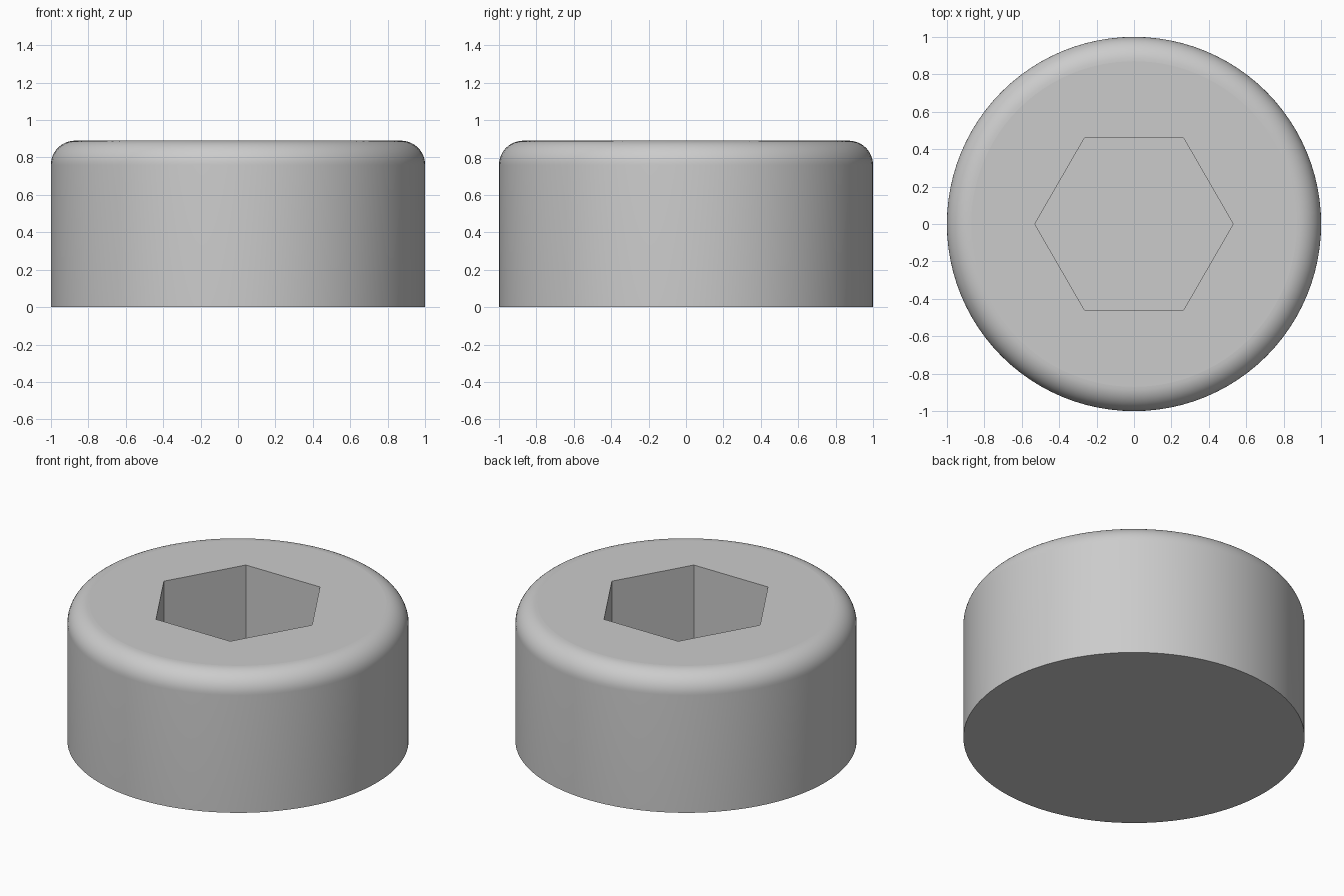
import bpy
import bmesh
import math

if "Cube" in bpy.data.objects:
    bpy.data.objects.remove(bpy.data.objects["Cube"], do_unlink=True)

RADIUS, HEIGHT, FILLET = 1.0, 0.89, 0.13
HEX_RADIUS, SOCKET_DEPTH = 0.53, 0.55
SEGMENTS, FILLET_STEPS = 96, 12

# Plain grey material
grey = bpy.data.materials.new("plain grey")
grey.use_nodes = True
colour = (0.6, 0.6, 0.6, 1.0)
grey.diffuse_color = colour
grey.node_tree.nodes["Principled BSDF"].inputs["Base Color"].default_value = colour

bm = bmesh.new()


def ring(radius, z, sides):
    """Circle of vertices at height z, with its edge loop closed."""
    angles = [math.tau * i / sides for i in range(sides)]
    return [bm.verts.new((radius * math.cos(a), radius * math.sin(a), z)) for a in angles]


def wall(lower, upper):
    """Band of quads between two rings of equal size."""
    n = len(lower)
    for i in range(n):
        j = (i + 1) % n
        bm.faces.new((lower[i], lower[j], upper[j], upper[i]))


def loop_edges(verts):
    return [bm.edges.get((v, verts[i - 1])) for i, v in enumerate(verts)]


# Outer body: straight side and rounded top rim
profile = [(RADIUS, 0.0)]
for step in range(FILLET_STEPS + 1):
    a = math.pi / 2 * step / FILLET_STEPS
    profile.append((RADIUS - FILLET + FILLET * math.cos(a),
                    HEIGHT - FILLET + FILLET * math.sin(a)))
rings = [ring(r, z, SEGMENTS) for r, z in profile]
for lower, upper in zip(rings, rings[1:]):
    wall(lower, upper)
bm.faces.new(list(reversed(rings[0])))

# Hexagonal socket with a flat floor
hex_floor = ring(HEX_RADIUS, HEIGHT - SOCKET_DEPTH, 6)
hex_rim = ring(HEX_RADIUS, HEIGHT, 6)
wall(hex_floor, hex_rim)
bm.faces.new(hex_floor)

# Flat top between the rounded rim and the socket
bmesh.ops.triangle_fill(bm, use_beauty=True, normal=(0, 0, 1),
                        edges=loop_edges(rings[-1]) + loop_edges(hex_rim))
bmesh.ops.recalc_face_normals(bm, faces=bm.faces)

mesh = bpy.data.meshes.new("socket_cap_head")
bm.to_mesh(mesh)
bm.free()
mesh.materials.append(grey)
head = bpy.data.objects.new("socket_cap_head", mesh)
bpy.context.collection.objects.link(head)

# Smooth round side, crisp flat top and base
bpy.ops.object.select_all(action="DESELECT")
head.select_set(True)
bpy.context.view_layer.objects.active = head
bpy.ops.object.shade_smooth_by_angle(angle=math.radians(30))
for poly in mesh.polygons:
    if abs(poly.normal.z) > 0.999:
        poly.use_smooth = False
